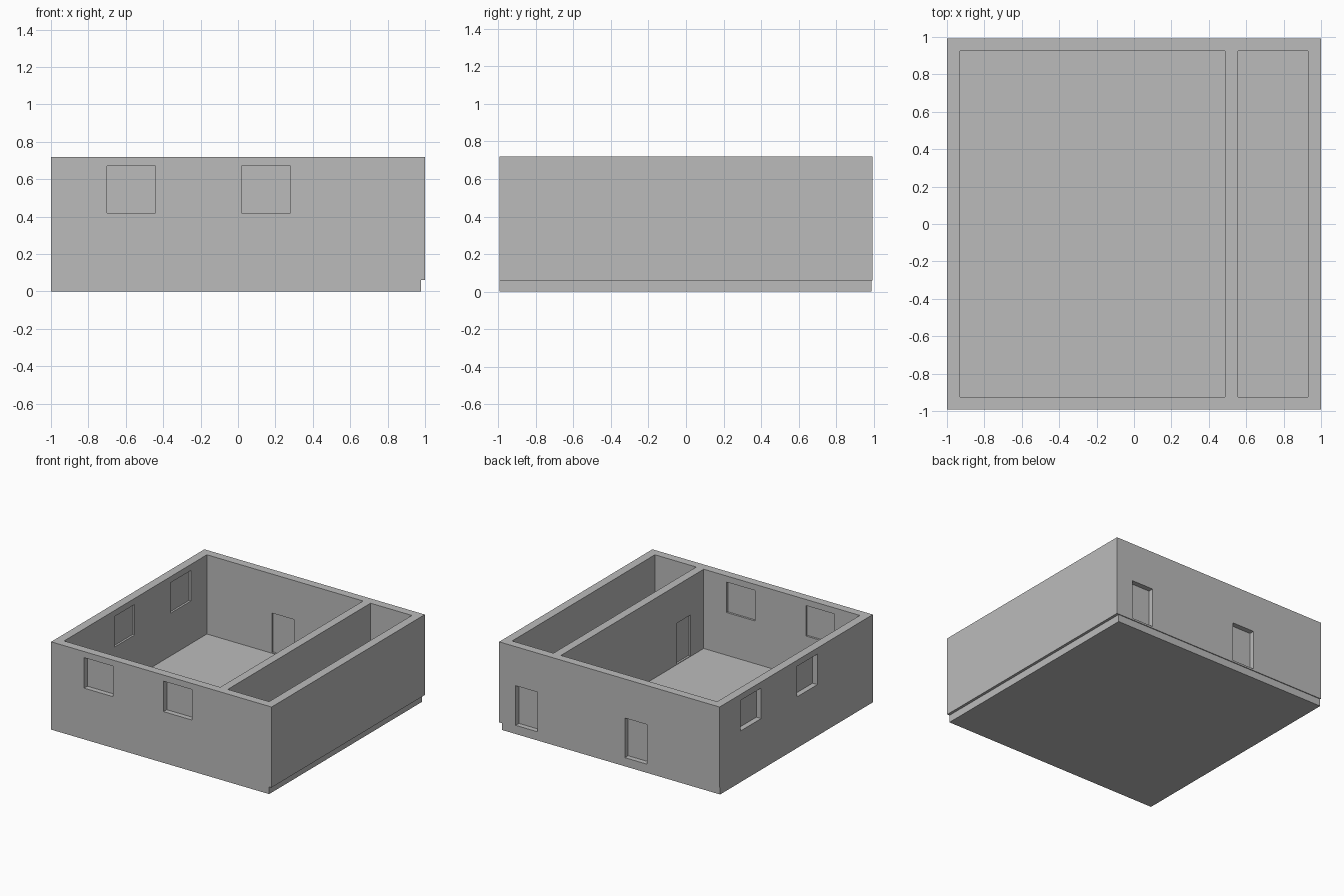
import bpy
from mathutils import Vector

cube = bpy.data.objects.get("Cube")
if cube:
    bpy.data.objects.remove(cube, do_unlink=True)

GREY = (0.5, 0.5, 0.5, 1)
mat = bpy.data.materials.new("plain grey")
mat.use_nodes = True
mat.diffuse_color = GREY
mat.node_tree.nodes["Principled BSDF"].inputs["Base Color"].default_value = GREY

BASE, FLOOR, TOP = 0.06, 0.07, 0.72
X, Y = 1.0, 0.993           # outer half sizes
IX, IY = 0.93, 0.925        # inner half sizes
P0, P1 = 0.487, 0.555       # partition faces


def box(name, lo, hi):
    """Axis-aligned box between two corners."""
    lo, hi = Vector(lo), Vector(hi)
    bpy.ops.mesh.primitive_cube_add(size=1, location=(lo + hi) / 2)
    ob = bpy.context.object
    ob.name = name
    ob.scale = hi - lo
    bpy.ops.object.transform_apply(location=False, rotation=False, scale=True)
    ob.data.materials.append(mat)
    return ob


def cut(target, lo, hi):
    """Remove a box-shaped volume from the target."""
    cutter = box("cutter", lo, hi)
    cutter.hide_render = True
    mod = target.modifiers.new("cut", "BOOLEAN")
    mod.operation = "DIFFERENCE"
    mod.solver = "EXACT"
    mod.object = cutter
    bpy.context.view_layer.objects.active = target
    bpy.ops.object.modifier_apply(modifier=mod.name)
    bpy.data.objects.remove(cutter, do_unlink=True)


# Base slab, set back under the plain side wall
box("base_slab", (-X, -Y, 0), (0.978, Y - 0.007, BASE))

# Walls and floor, hollowed into a large and a narrow room
walls = box("walls", (-X, -Y, BASE), (X, Y, TOP))
cut(walls, (-IX, -IY, FLOOR), (P0, IY, 1))
cut(walls, (P1, -IY, FLOOR), (IX, IY, 1))


def opening(name, axis, outer, inner, start, end, bottom, top):
    """Cut a hole through a wall and close it with a recessed panel."""
    def corner(depth, along, z):
        return (depth, along, z) if axis == "x" else (along, depth, z)

    def ends(d0, d1, grow=0):
        d0, d1 = sorted((d0, d1))
        return (corner(d0, start - grow, bottom - grow),
                corner(d1, end + grow, top + grow))

    depth = inner - outer
    cut(walls, *ends(outer - depth * 0.2, inner + depth * 0.2))
    box(name, *ends(outer + depth * 0.62, outer + depth * 0.76, 0.002))


# Windows in the front wall and one side wall
for i, x in enumerate((-0.70, 0.02)):
    opening(f"front_window_{i + 1}", "y", -Y, -IY, x, x + 0.26, 0.42, 0.67)
for i, y in enumerate((-0.275, 0.455)):
    opening(f"side_window_{i + 1}", "x", -X, -IX, y, y + 0.265, 0.42, 0.67)

# Doors in the back wall and the partition
for i, x in enumerate((-0.34, 0.65)):
    opening(f"back_door_{i + 1}", "y", Y, IY, x, x + 0.2, FLOOR + 0.005, 0.4)
opening("partition_door", "x", P1, P0, -0.755, -0.57, FLOOR + 0.005, 0.41)
